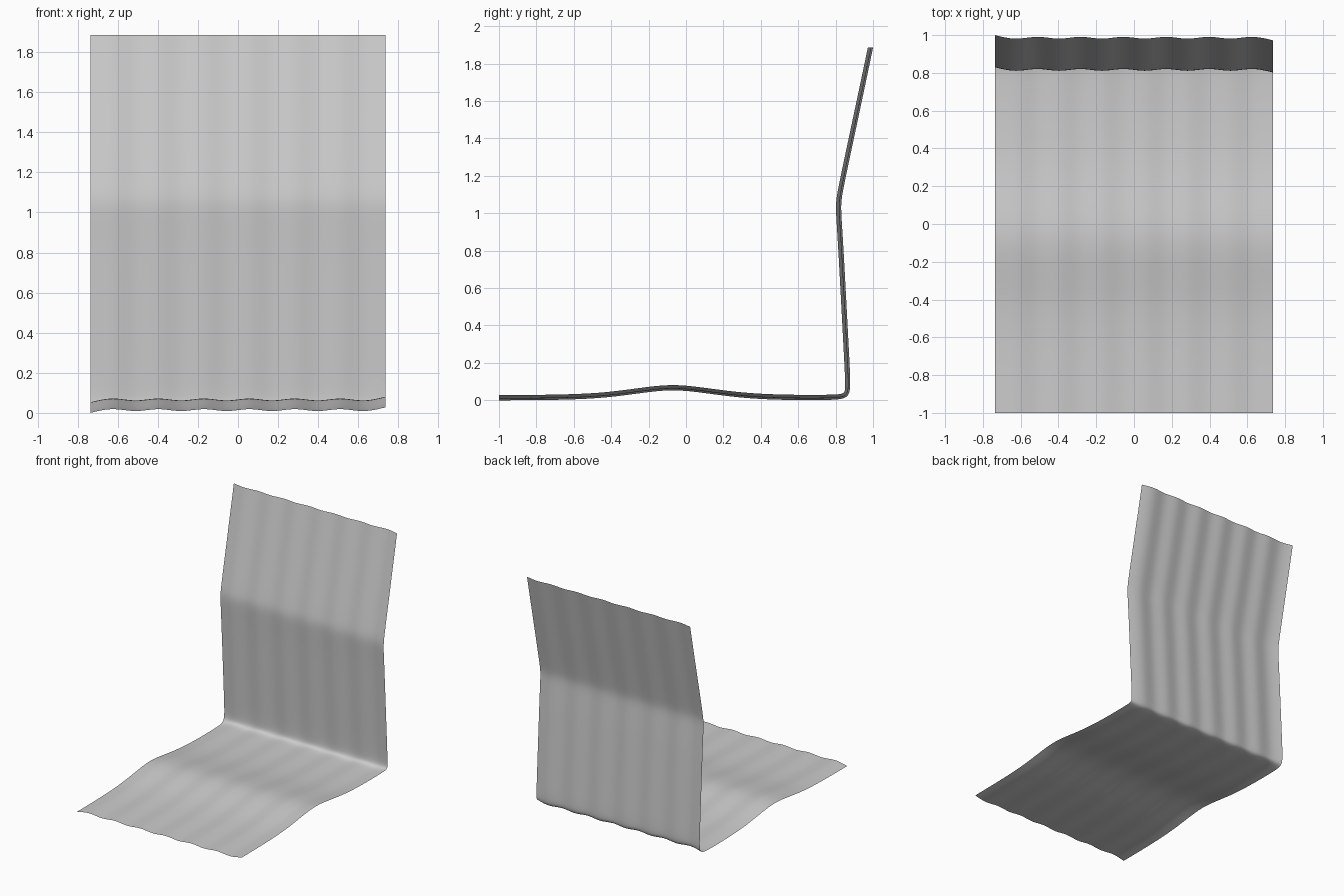
import bpy, bmesh

if "Cube" in bpy.data.objects:
    bpy.data.objects.remove(bpy.data.objects["Cube"])

HALF_W = 0.737     # half width in x
COLS = 14          # zigzag columns, smoothed into gentle ripples
AMP = 0.014

# Side profile cage (y, z), from seat front edge to top of back
PROFILE = [(-1.0, 0.014), (-0.8, 0.0145), (-0.6, 0.018), (-0.42, 0.028),
           (-0.24, 0.053), (-0.07, 0.074), (0.1, 0.053), (0.28, 0.028),
           (0.46, 0.017), (0.64, 0.0145), (0.77, 0.0155), (0.835, 0.019),
           (0.863, 0.035), (0.866, 0.09), (0.858, 0.25), (0.842, 0.55),
           (0.826, 0.85), (0.817, 0.98), (0.814, 1.06), (0.829, 1.14),
           (0.858, 1.28), (0.922, 1.58), (0.986, 1.885)]
CORNER = 12        # profile index where the seat turns into the back


def offset_dir(i):
    """Ripple direction: up on the seat, forward on the back."""
    if i < CORNER - 1:
        return 0.0, 1.0
    if i > CORNER:
        return -1.0, 0.0
    return (-0.4, 0.9) if i == CORNER - 1 else (-0.8, 0.6)


# Rippled chair sheet
bm = bmesh.new()
rows = []
for i, (y, z) in enumerate(PROFILE):
    dy, dz = offset_dir(i)
    row = []
    for c in range(COLS):
        x = -HALF_W + 2 * HALF_W * c / (COLS - 1)
        a = AMP if c % 2 else -AMP
        row.append(bm.verts.new((x, y + dy * a, z + dz * a)))
    rows.append(row)
for r0, r1 in zip(rows, rows[1:]):
    for c in range(COLS - 1):
        f = bm.faces.new((r0[c], r0[c + 1], r1[c + 1], r1[c]))
        f.smooth = True

mesh = bpy.data.meshes.new("folded_seat_sheet")
bm.to_mesh(mesh)
bm.free()
sheet = bpy.data.objects.new("folded_seat_sheet", mesh)
bpy.context.collection.objects.link(sheet)

# Soften folds and ripples, keeping the four corners sharp
sub = sheet.modifiers.new("smooth", 'SUBSURF')
sub.levels = sub.render_levels = 3
sub.boundary_smooth = 'PRESERVE_CORNERS'
